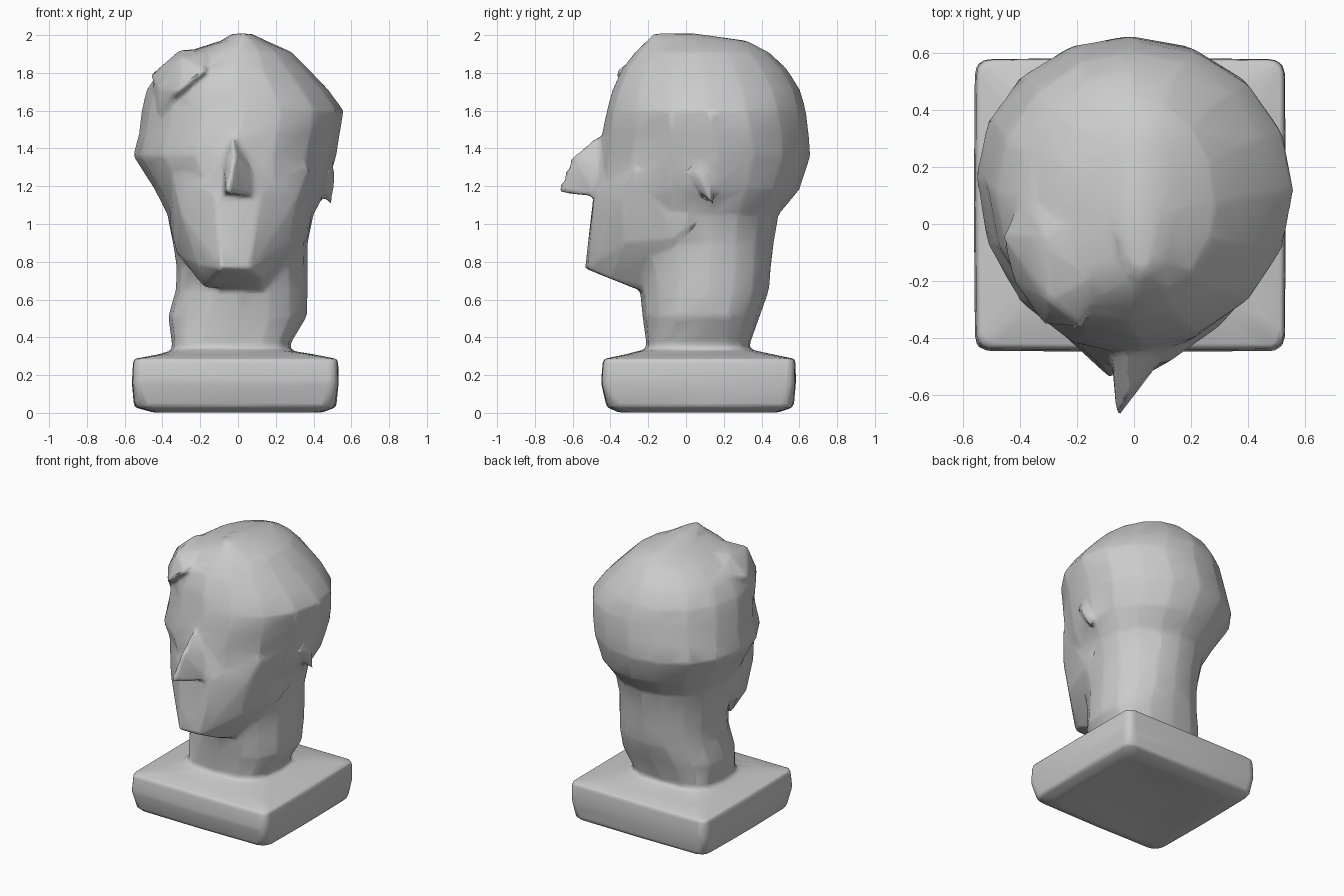
import bpy, bmesh, math

stone = bpy.data.materials.new("grey stone")
stone.diffuse_color = (0.6, 0.6, 0.6, 1)
parts = []


def finish(name, bm):
    bmesh.ops.recalc_face_normals(bm, faces=bm.faces)
    mesh = bpy.data.meshes.new(name)
    bm.to_mesh(mesh)
    bm.free()
    mesh.materials.append(stone)
    ob = bpy.data.objects.new(name, mesh)
    bpy.context.collection.objects.link(ob)
    parts.append(ob)


def loft(name, rings, count=16):
    """Rings: height, left, right, front, back, widest y, power (1 round, 0 square)."""
    bm = bmesh.new()
    loops = []
    for z, xl, xr, yf, yb, yc, power in rings:
        loop = []
        for i in range(count):
            a = 2 * math.pi * i / count
            c, s = math.cos(a), math.sin(a)
            c = math.copysign(abs(c) ** power, c) if abs(c) > 1e-6 else 0
            s = math.copysign(abs(s) ** power, s) if abs(s) > 1e-6 else 0
            x = (xl + xr) / 2 + c * (xr - xl) / 2
            y = yc + s * ((yb - yc) if s > 0 else (yc - yf))
            loop.append(bm.verts.new((x, y, z)))
        loops.append(loop)
    for a, b in zip(loops, loops[1:]):
        for i in range(count):
            j = (i + 1) % count
            bm.faces.new((a[i], a[j], b[j], b[i]))
    bm.faces.new(loops[0][::-1])
    bm.faces.new(loops[-1])
    finish(name, bm)


def hull(name, points):
    bm = bmesh.new()
    for p in points:
        bm.verts.new(p)
    bmesh.ops.convex_hull(bm, input=bm.verts)
    finish(name, bm)


# Soft square plinth rising slightly to the neck
loft("plinth", [
    (0.02, -0.25, 0.22, -0.16, 0.30, 0.07, 0.4),
    (0.00, -0.44, 0.44, -0.35, 0.48, 0.07, 0.25),
    (0.03, -0.55, 0.52, -0.42, 0.57, 0.07, 0.14),
    (0.16, -0.562, 0.533, -0.45, 0.582, 0.07, 0.09),
    (0.285, -0.555, 0.53, -0.44, 0.58, 0.07, 0.09),
    (0.31, -0.42, 0.40, -0.32, 0.46, 0.07, 0.3),
    (0.34, -0.32, 0.22, -0.20, 0.32, 0.07, 0.6),
])

# Neck and skull
loft("head_and_neck", [
    (0.27, -0.35, 0.27, -0.21, 0.33, 0.07, 0.6),
    (0.37, -0.35, 0.28, -0.21, 0.34, 0.08, 0.65),
    (0.51, -0.37, 0.365, -0.23, 0.39, 0.10, 0.8),
    (0.65, -0.33, 0.37, -0.245, 0.44, 0.12, 0.9),
    (0.77, -0.325, 0.37, -0.28, 0.45, 0.14, 0.95),
    (0.90, -0.345, 0.37, -0.38, 0.465, 0.14, 1),
    (1.05, -0.375, 0.40, -0.445, 0.49, 0.14, 1),
    (1.18, -0.44, 0.47, -0.465, 0.60, 0.15, 1),
    (1.36, -0.555, 0.52, -0.46, 0.66, 0.17, 1),
    (1.48, -0.525, 0.54, -0.445, 0.65, 0.16, 1),
    (1.60, -0.51, 0.56, -0.42, 0.635, 0.12, 1),
    (1.71, -0.485, 0.48, -0.39, 0.605, 0.11, 1),
    (1.82, -0.41, 0.375, -0.34, 0.535, 0.09, 1),
    (1.91, -0.28, 0.285, -0.27, 0.44, 0.08, 1),
    (1.97, -0.09, 0.15, -0.21, 0.32, 0.06, 1),
    (2.008, -0.03, 0.07, -0.17, 0.05, -0.05, 1),
])

# Lower face: chin in front, jaw line rising towards the ears
hull("jaw_and_face", [
    (-0.21, -0.39, 0.78), (-0.09, -0.535, 0.765), (0.06, -0.52, 0.76),
    (0.13, -0.40, 0.71), (-0.18, -0.25, 0.66), (0.12, -0.25, 0.65),
    (-0.33, -0.10, 0.85), (0.37, -0.05, 0.92), (0.28, -0.33, 0.90),
    (-0.30, -0.34, 1.05), (0.31, -0.35, 1.12), (-0.12, -0.49, 1.15),
    (0.12, -0.485, 1.15), (-0.36, -0.27, 1.30), (0.38, -0.27, 1.30),
    (0.00, -0.45, 1.45), (0.39, 0.05, 1.02), (-0.36, 0.02, 0.98),
])

# Wedge nose
hull("nose", [
    (-0.03, -0.43, 1.49), (-0.02, -0.60, 1.37), (-0.06, -0.685, 1.165),
    (-0.08, -0.45, 1.155), (0.11, -0.46, 1.145), (0.08, -0.43, 1.30),
    (-0.08, -0.43, 1.34),
])

# Small angular ear on the right
hull("right_ear", [
    (0.455, -0.03, 1.30), (0.495, 0.10, 1.39), (0.495, 0.15, 1.09),
    (0.515, 0.08, 1.24), (0.40, 0.06, 1.20), (0.42, 0.17, 1.30),
])

# Swept lock of hair over the left temple
hull("hair_lock", [
    (-0.46, -0.04, 1.79), (-0.42, -0.20, 1.72), (-0.31, -0.36, 1.70),
    (-0.17, -0.37, 1.81), (-0.30, -0.27, 1.88), (-0.31, -0.05, 1.92),
    (-0.16, -0.20, 1.915), (-0.38, 0.12, 1.84), (-0.42, -0.18, 1.58),
    (-0.20, -0.10, 1.70), (-0.16, 0.05, 1.93),
])

# Fuse all parts into one carved block with soft joins and broad facets
bpy.ops.object.select_all(action='DESELECT')
for ob in parts:
    ob.select_set(True)
bust = parts[1]
bpy.context.view_layer.objects.active = bust
bpy.ops.object.join()
bust.name = "bust"
fuse = bust.modifiers.new("fuse", 'REMESH')
fuse.mode = 'VOXEL'
fuse.voxel_size = 0.013
fuse.use_smooth_shade = True
soften = bust.modifiers.new("soften", 'SMOOTH')
soften.factor = 0.5
soften.iterations = 8
facet = bust.modifiers.new("facet", 'DECIMATE')
facet.ratio = 0.025
